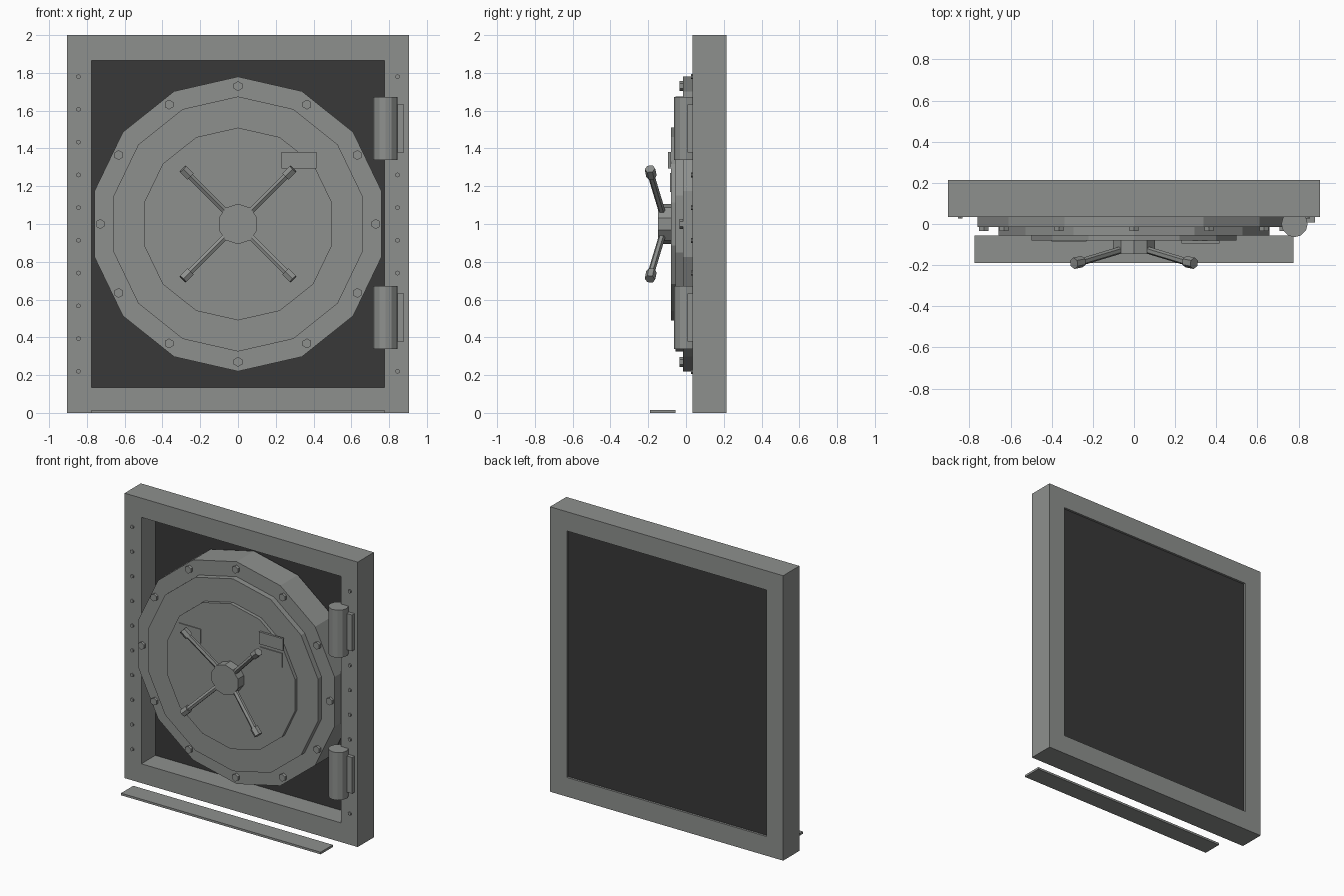
import bpy, bmesh, math
from mathutils import Vector

cube = bpy.data.objects.get("Cube")
if cube:
    bpy.data.objects.remove(cube)


def material(name, color):
    m = bpy.data.materials.new(name)
    m.use_nodes = True
    m.diffuse_color = color
    m.node_tree.nodes["Principled BSDF"].inputs["Base Color"].default_value = color
    return m


STEEL = material("grey steel", (0.27, 0.28, 0.27, 1))
DARK = material("dark backing", (0.04, 0.04, 0.04, 1))


def finish(name, bm, mat=STEEL):
    bmesh.ops.recalc_face_normals(bm, faces=bm.faces)
    mesh = bpy.data.meshes.new(name)
    bm.to_mesh(mesh)
    bm.free()
    mesh.materials.append(mat)
    obj = bpy.data.objects.new(name, mesh)
    bpy.context.collection.objects.link(obj)
    return obj


def box(name, lo, hi, mat=STEEL):
    bm = bmesh.new()
    bmesh.ops.create_cube(bm, size=1)
    lo, hi = Vector(lo), Vector(hi)
    for v in bm.verts:
        v.co = (lo + hi) / 2 + v.co * (hi - lo)
    return finish(name, bm, mat)


def prism(name, start, end, radius, sides, end_radius=None, up=(0, 0, 1)):
    """Polygonal bar between two points, with a corner pointing up."""
    start, end = Vector(start), Vector(end)
    axis = (end - start).normalized()
    u = (Vector(up) - axis * axis.dot(Vector(up))).normalized()
    w = axis.cross(u)
    bm = bmesh.new()
    rings = []
    for p, r in ((start, radius), (end, end_radius or radius)):
        rings.append([bm.verts.new(p + r * (math.cos(a) * u + math.sin(a) * w))
                      for a in (math.tau * i / sides for i in range(sides))])
    for i in range(sides):
        j = (i + 1) % sides
        bm.faces.new((rings[0][i], rings[0][j], rings[1][j], rings[1][i]))
    bm.faces.new(rings[0])
    bm.faces.new(rings[1])
    return finish(name, bm)


# Square frame: rectangular ring with a mitred corner, pushed back in depth
bm = bmesh.new()
loops = []
for y in (0.035, 0.215):
    for x, z0, z1 in ((0.905, 0, 2), (0.775, 0.135, 1.865)):
        loops.append([bm.verts.new((sx, y, z)) for sx, z in
                      ((-x, z0), (x, z0), (x, z1), (-x, z1))])
front_out, front_in, back_out, back_in = loops
for a, b in ((front_out, front_in), (front_in, back_in),
             (back_in, back_out), (back_out, front_out)):
    for i in range(4):
        j = (i + 1) % 4
        bm.faces.new((a[i], a[j], b[j], b[i]))
finish("frame", bm)

# Dark panel closing the opening, and the loose sill in front
box("back_panel", (-0.775, 0.19, 0.135), (0.775, 0.2, 1.865), DARK)
box("floor_sill", (-0.775, -0.19, 0), (0.775, -0.055, 0.015))

# Stepped round door
for name, radius, y0, y1 in (("door_drum", 0.78, 0.18, -0.015),
                             ("door_middle_step", 0.675, -0.015, -0.055),
                             ("door_inner_step", 0.51, -0.055, -0.08)):
    prism(name, (0, y0, 1), (0, y1, 1), radius, 14)

# Bolts round the door rim
for i in range(12):
    a = math.tau * i / 12
    x, z = 0.73 * math.sin(a), 1 + 0.73 * math.cos(a)
    prism("door_bolt", (x, -0.015, z), (x, -0.034, z), 0.026, 6)

# Raised plates on the door face
box("lock_plate", (0.23, -0.095, 1.295), (0.415, -0.08, 1.38))
for name, x0, x1 in (("left_face_plate", 0.23, 0.4), ("right_face_plate", -0.4, -0.23)):
    box(name, (x0, -0.086, 1.17), (x1, -0.08, 1.27))

# Handle: hub with four spokes leaning forward, each ending in a knob
prism("handle_hub", (0, -0.08, 1), (0, -0.147, 1), 0.107, 10)
for sx in (-1, 1):
    for sz in (-1, 1):
        prism("handle_spoke", (sx * 0.05, -0.122, 1 + sz * 0.05),
              (sx * 0.265, -0.187, 1 + sz * 0.265), 0.018, 6, up=(0, 1, 0))
        prism("handle_knob", (sx * 0.253, -0.183, 1 + sz * 0.253),
              (sx * 0.292, -0.191, 1 + sz * 0.292), 0.028, 6, up=(0, 1, 0))

# Hinges on the left side
for z in (0.505, 1.505):
    prism("hinge_barrel", (0.78, 0, z - 0.167), (0.78, 0, z + 0.167), 0.064, 12,
          up=(0, 1, 0))
    box("hinge_leaf", (0.8, 0.008, z - 0.127), (0.88, 0.035, z + 0.127))

# Small rivets down both sides of the frame
for x in (-0.845, 0.845):
    for i in range(10):
        z = 0.22 + i * 1.56 / 9
        prism("frame_rivet", (x, 0.035, z), (x, 0.027, z), 0.013, 6)
